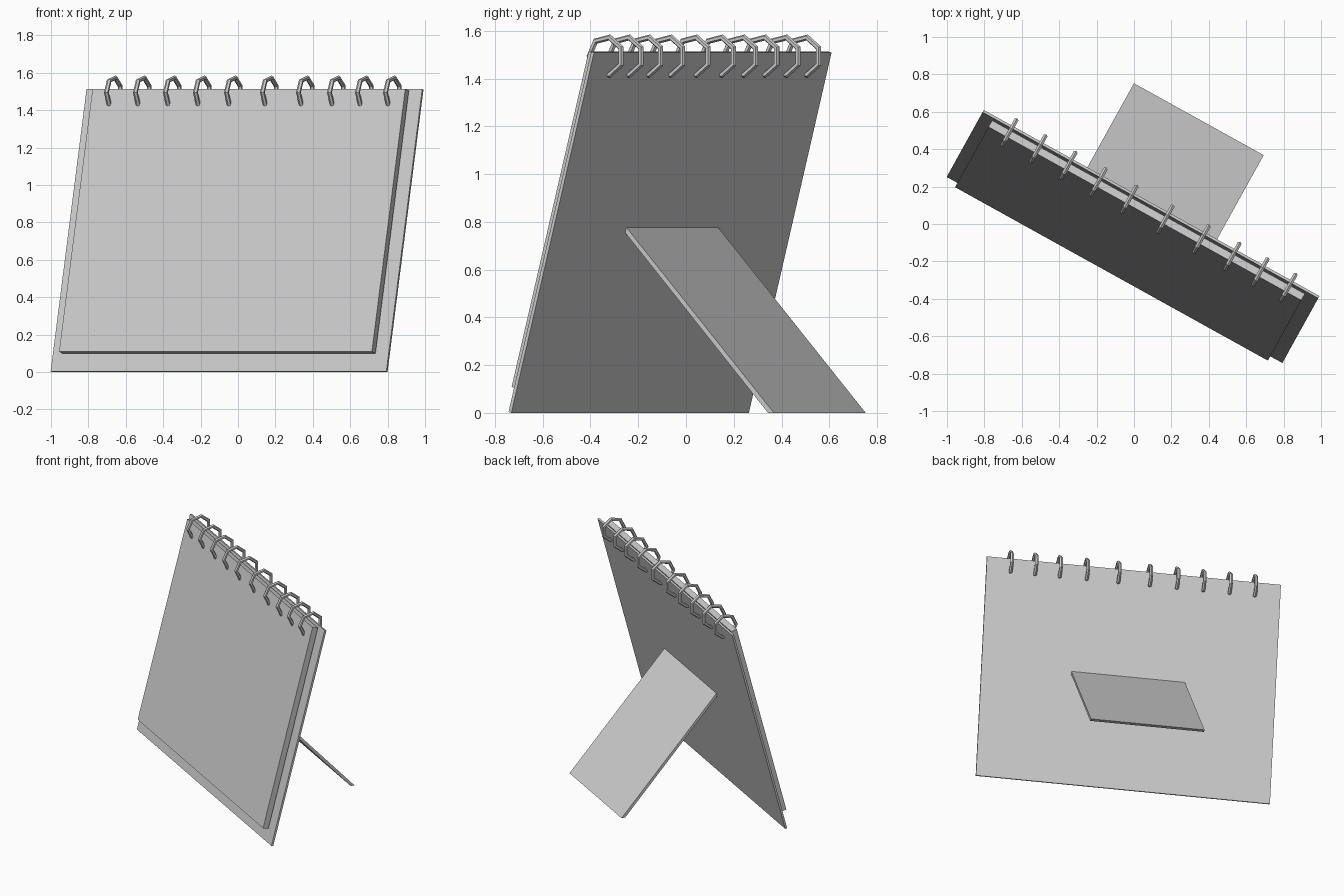
import bpy, bmesh, math
from mathutils import Matrix, Vector

if "Cube" in bpy.data.objects:
    bpy.data.objects.remove(bpy.data.objects["Cube"])

YAW = Matrix.Rotation(math.radians(-29), 4, 'Z')   # whole calendar is turned
LEAN = math.radians(14.7)
UP = Vector((math.sin(LEAN), math.cos(LEAN)))      # along the leaning board (depth, z)
OUT = Vector((-math.cos(LEAN), math.sin(LEAN)))    # out of the board front
BASE = Vector((-0.252, 0.0))                       # rear bottom edge of the board


def extrude_profile(name, pts, s0, s1):
    """Side profile of (depth, z) points swept across the width s0..s1."""
    bm = bmesh.new()
    face = bm.faces.new([bm.verts.new((s0, p[0], p[1])) for p in pts])
    ext = bmesh.ops.extrude_face_region(bm, geom=[face])
    verts = [g for g in ext['geom'] if isinstance(g, bmesh.types.BMVert)]
    bmesh.ops.translate(bm, verts=verts, vec=(s1 - s0, 0, 0))
    bmesh.ops.recalc_face_normals(bm, faces=bm.faces)
    bm.transform(YAW)
    me = bpy.data.meshes.new(name)
    bm.to_mesh(me)
    bm.free()
    ob = bpy.data.objects.new(name, me)
    bpy.context.collection.objects.link(ob)
    return ob


def leaning_slab(name, low, high, rear, front, s0, s1):
    pts = [BASE + UP * u + OUT * o for u, o in
           ((low, rear), (high, rear), (high, front), (low, front))]
    return extrude_profile(name, pts, s0, s1)


# backing board and page block
leaning_slab("backing_board", 0.0, 1.56, 0.0, 0.014, -0.998, 1.054)
leaning_slab("page_block", 0.095, 1.548, 0.025, 0.066, -0.932, 0.98)

# rear support leg
extrude_profile("support_leg",
                [(0.658, 0), (0.63, 0), (-0.056, 0.757), (-0.056, 0.785)],
                -0.365, 0.428)

# seven-sided binding rings, slightly uneven spacing
gaps = [29, 30, 30, 31, 36, 36, 31, 28, 28]
s = -0.82
for i in range(10):
    bpy.ops.mesh.primitive_torus_add(major_segments=7, minor_segments=6,
                                     major_radius=0.08, minor_radius=0.013)
    ring = bpy.context.object
    ring.name = f"binding_ring_{i + 1}"
    # ring plane is depth/z, with one corner pointing to the front
    turn = Matrix.Rotation(math.pi / 2, 4, 'Y') @ Matrix.Rotation(-math.pi / 2, 4, 'Z')
    ring.data.transform(YAW @ Matrix.Translation((s, 0.108, 1.494)) @ turn)
    if i < 9:
        s += gaps[i] * 1.706 / sum(gaps)
